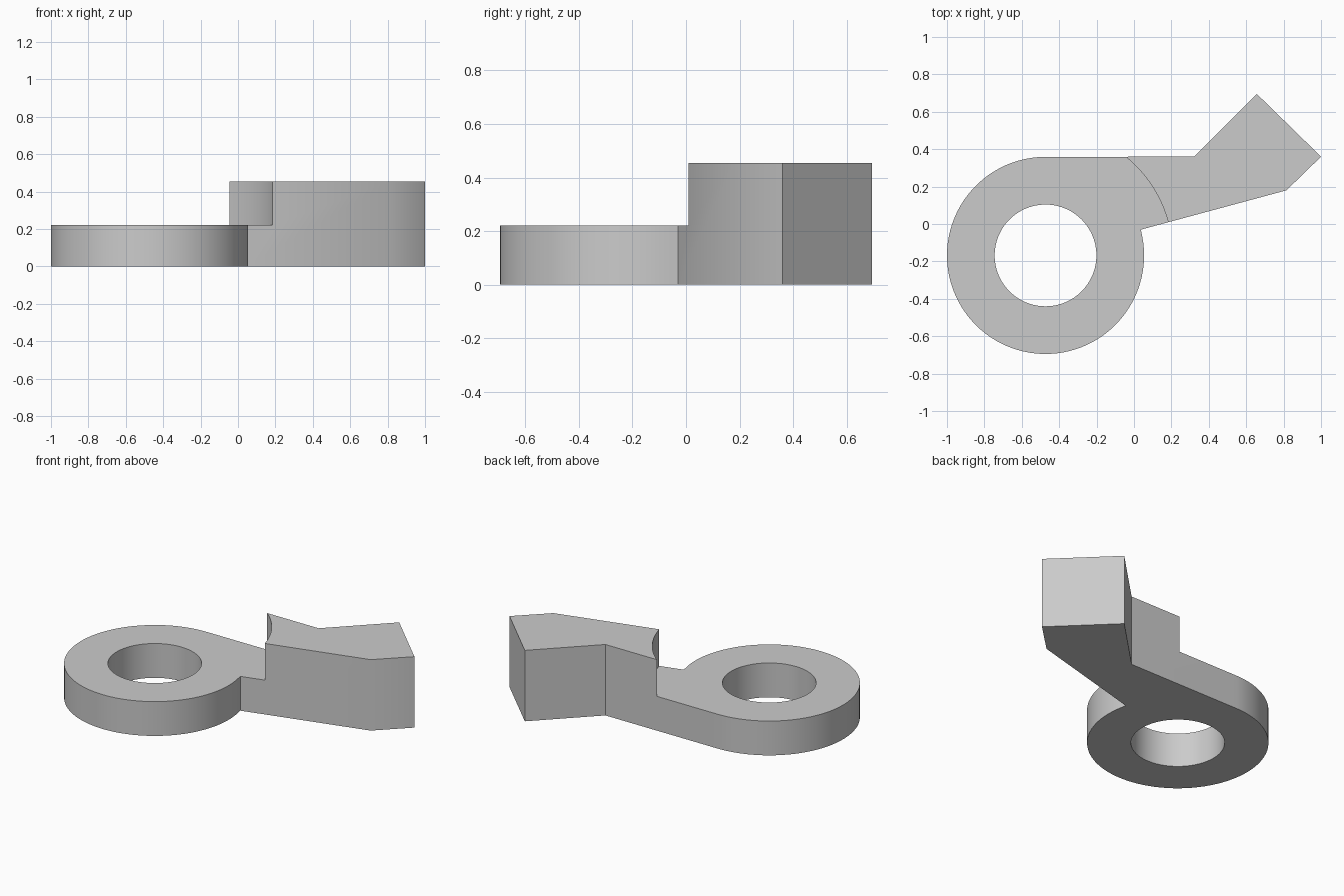
import bpy, bmesh, math
from mathutils import Matrix

cube = bpy.data.objects.get("Cube")
if cube:
    bpy.data.objects.remove(cube, do_unlink=True)

CX, CY = -0.473, -0.168          # ring centre
OUTER, HOLE, STEP = 0.527, 0.272, 0.68
PLATE_TOP, ARM_TOP = 0.22, 0.455

grey = bpy.data.materials.new("plain grey")
grey.use_nodes = True
colour = (0.6, 0.6, 0.6, 1)
grey.diffuse_color = colour
grey.node_tree.nodes["Principled BSDF"].inputs["Base Color"].default_value = colour


def make_object(name, bm):
    mesh = bpy.data.meshes.new(name)
    bmesh.ops.recalc_face_normals(bm, faces=bm.faces)
    bm.to_mesh(mesh)
    bm.free()
    mesh.materials.append(grey)
    obj = bpy.data.objects.new(name, mesh)
    bpy.context.collection.objects.link(obj)
    return obj


def cylinder(name, radius, z0, z1):
    bm = bmesh.new()
    bmesh.ops.create_cone(bm, cap_ends=True, segments=96, radius1=radius,
                          radius2=radius, depth=z1 - z0,
                          matrix=Matrix.Translation((CX, CY, (z0 + z1) / 2)))
    return make_object(name, bm)


# Lever outline: angled arm, then the round eye from the notch back to the tangent
outline = [(0.32, 0.36), (0.657, 0.695), (1.0, 0.36), (0.815, 0.18), (0.037, -0.03)]
start, end, steps = math.atan2(-0.03 - CY, 0.037 - CX), -1.5 * math.pi, 72
for i in range(1, steps + 1):
    a = start + (end - start) * i / steps
    outline.append((CX + OUTER * math.cos(a), CY + OUTER * math.sin(a)))

bm = bmesh.new()
base = bm.faces.new([bm.verts.new((x, y, 0)) for x, y in outline])
raised = bmesh.ops.extrude_face_region(bm, geom=[base], use_keep_orig=True)["geom"]
bmesh.ops.translate(bm, vec=(0, 0, ARM_TOP),
                    verts=[v for v in raised if isinstance(v, bmesh.types.BMVert)])
lever = make_object("lever_body", bm)

# Bore the eye and lower the plate around it, leaving a concave step on the arm
bpy.context.view_layer.objects.active = lever
lever.select_set(True)
for cutter in (cylinder("step_cutter", STEP, PLATE_TOP, 1.0),
               cylinder("bore_cutter", HOLE, -0.5, 1.0)):
    cutter.hide_render = True
    cut = lever.modifiers.new(cutter.name, "BOOLEAN")
    cut.operation = "DIFFERENCE"
    cut.solver = "EXACT"
    cut.object = cutter
    bpy.ops.object.modifier_apply(modifier=cut.name)
    bpy.data.objects.remove(cutter, do_unlink=True)

bpy.ops.object.shade_smooth_by_angle(angle=math.radians(30))
